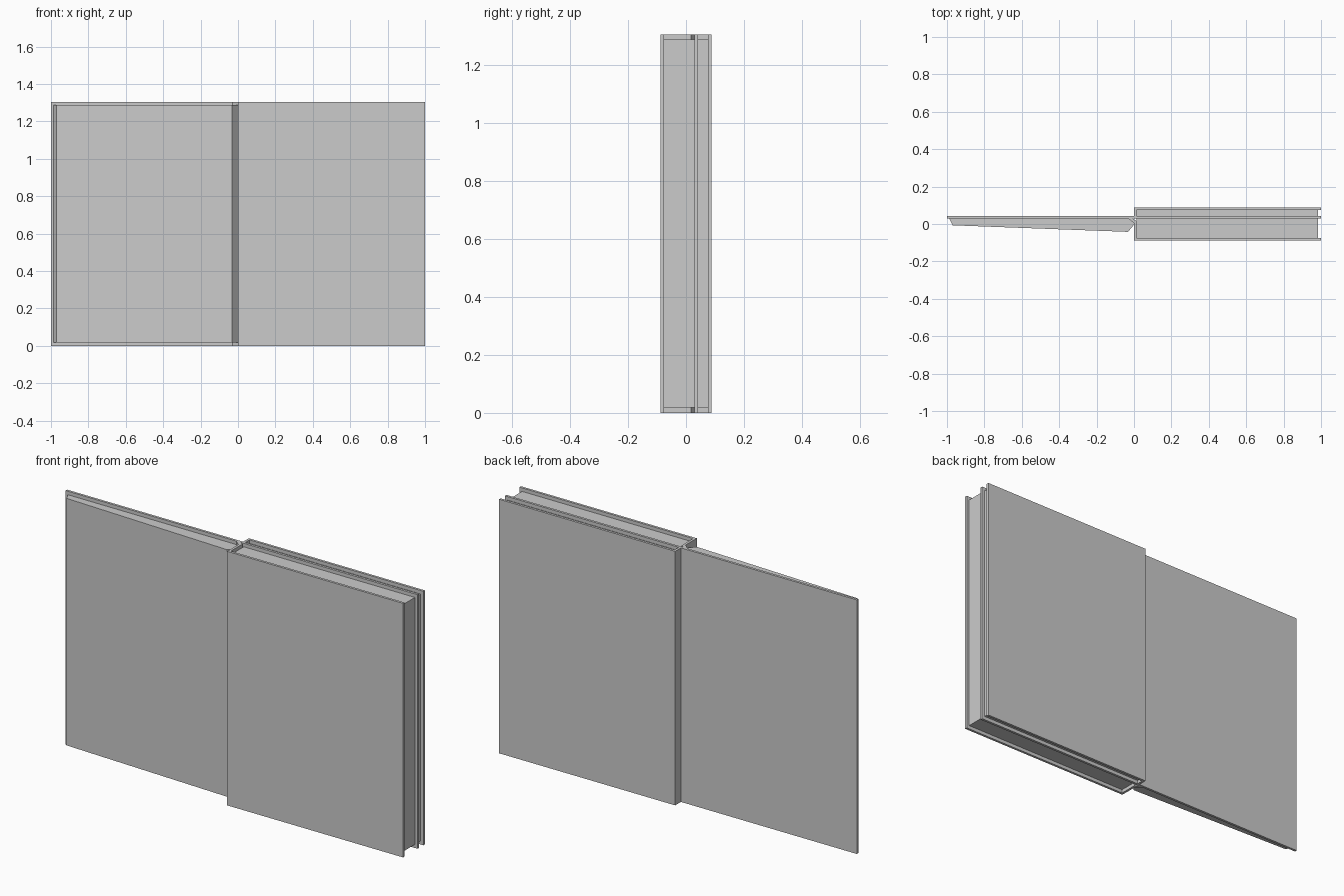
import bpy, bmesh

if "Cube" in bpy.data.objects:
    bpy.data.objects.remove(bpy.data.objects["Cube"])

H = 1.305      # cover height
T = 0.0125     # board thickness
INSET = 0.018  # pages sit back from the cover edges


def prism(name, outline, z0=0.0, z1=H):
    """Extrude an x/y outline upward from z0 to z1."""
    bm = bmesh.new()
    face = bm.faces.new([bm.verts.new((x, y, z0)) for x, y in outline])
    ext = bmesh.ops.extrude_face_region(bm, geom=[face])
    tops = [v for v in ext["geom"] if isinstance(v, bmesh.types.BMVert)]
    bmesh.ops.translate(bm, verts=tops, vec=(0, 0, z1 - z0))
    bmesh.ops.recalc_face_normals(bm, faces=bm.faces)
    mesh = bpy.data.meshes.new(name)
    bm.to_mesh(mesh)
    bm.free()
    obj = bpy.data.objects.new(name, mesh)
    bpy.context.collection.objects.link(obj)
    return obj


def rect(x0, x1, y0, y1):
    return [(x0, y0), (x1, y0), (x1, y1), (x0, y1)]


MID = 0.029    # front face of the shared board plane
Y = 0.088      # half depth

# Boards: opened left cover, and three on the right
prism("open_cover", rect(-1, 0, MID, MID + T))
for name, y in (("front_board", -Y), ("middle_board", MID), ("back_board", Y - T)):
    prism(name, rect(0, 1, y, y + T))

# Spines and the angled hinge strip to the opened cover
prism("front_spine", rect(0, T, -Y + T, 0.017))
prism("back_spine", rect(0, T, MID + T, Y - T))
prism("hinge", [(0, 0.004), (T, 0.017), (-0.015, MID + 0.006), (-0.03, MID)])

# Page blocks
pz = (INSET, H - INSET)
prism("front_pages", rect(T, 0.985, -Y + T, MID), *pz)
prism("back_pages", rect(T, 0.985, MID + T, Y - T), *pz)
prism("open_pages", [(-0.987, MID), (-0.97, -0.007), (-0.032, -0.042),
                     (0, -0.004), (0, 0.004), (-0.03, MID)], *pz)
